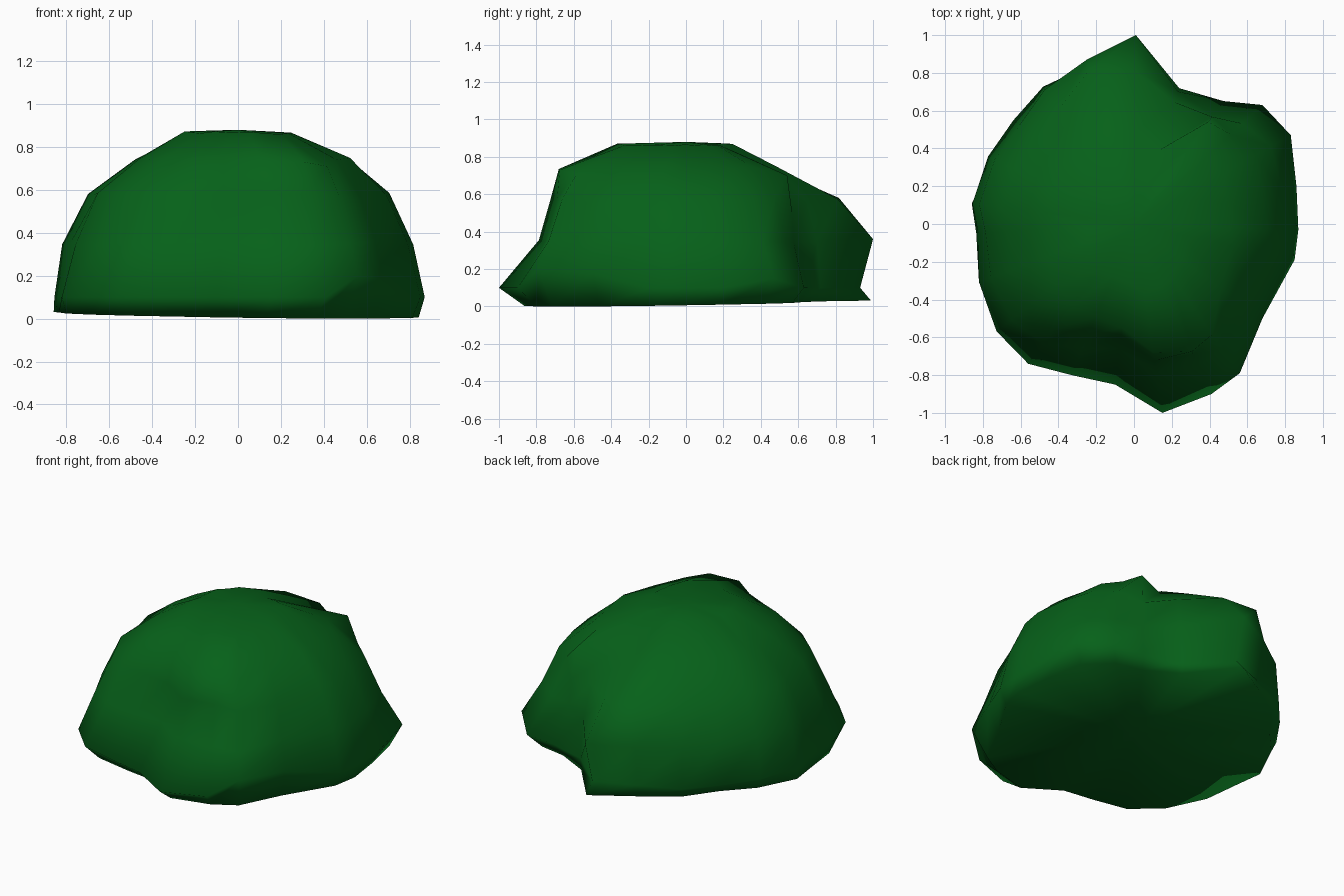
import bpy, bmesh, math, random

if "Cube" in bpy.data.objects:
    bpy.data.objects.remove(bpy.data.objects["Cube"])

random.seed(4)

# Widest outline of the bush seen from above
OUTLINE = [(0.87, -0.03), (0.86, 0.2), (0.83, 0.47), (0.68, 0.63), (0.48, 0.66), (0.25, 0.75),
           (0.01, 1.0), (-0.25, 0.87), (-0.49, 0.74), (-0.64, 0.55), (-0.78, 0.36),
           (-0.87, 0.11), (-0.84, -0.05), (-0.83, -0.31), (-0.73, -0.57), (-0.56, -0.74),
           (-0.33, -0.8), (-0.1, -0.85), (0.15, -1.0), (0.41, -0.9), (0.56, -0.79),
           (0.68, -0.5), (0.85, -0.19)]

# Height, then outline scale towards E, NE, N, NW, W, SW, S, SE
RINGS = [(0.018, (0.97, 0.90, 0.99, 0.92, 1.0, 0.92, 0.85, 0.92)),
         (0.10, (1.0, 1.0, 0.93, 1.0, 0.98, 1.0, 1.0, 1.0)),
         (0.35, (0.94, 0.84, 1.0, 0.95, 0.94, 0.88, 0.76, 0.90)),
         (0.58, (0.81, 0.75, 0.81, 0.82, 0.80, 0.77, 0.70, 0.82)),
         (0.745, (0.58, 0.56, 0.49, 0.57, 0.55, 0.57, 0.66, 0.70)),
         (0.865, (0.28, 0.27, 0.25, 0.27, 0.29, 0.31, 0.37, 0.36))]

# Individual clumps that stick out: (ring, outline index) -> (scale, height)
CLUMPS = {(3, 7): (0.94, 0.58), (2, 7): (1.0, 0.36), (2, 6): (1.0, 0.36),
          (3, 4): (0.86, 0.50), (4, 4): (0.82, 0.70), (3, 5): (0.86, 0.56),
          (1, 2): (1.0, 0.15), (1, 20): (1.0, 0.20), (1, 21): (1.0, 0.18),
          (2, 21): (0.94, 0.36), (3, 21): (0.85, 0.55), (2, 20): (0.93, 0.35),
          (3, 20): (0.84, 0.57), (4, 20): (0.74, 0.71),
          (4, 19): (0.75, 0.73), (4, 18): (0.68, 0.735)}


def scale_at(scales, angle):
    """Blend the eight directional scales around the bush."""
    t = (angle / (math.pi / 4)) % 8
    i = int(t) % 8
    f = t - int(t)
    return scales[i] * (1 - f) + scales[(i + 1) % 8] * f


bm = bmesh.new()
rings = []
for level, (z, scales) in enumerate(RINGS):
    ring = []
    for i, (x, y) in enumerate(OUTLINE):
        a = math.atan2(y, x)
        s = scale_at(scales, a)
        if level == 0:      # uneven ground edge
            h = z - 0.018 * math.cos(a + math.radians(50))
        elif level == 1:
            h = z
        else:               # slightly lumpy foliage
            h = z + random.uniform(-0.008, 0.008)
        s, h = CLUMPS.get((level, i), (s, h))
        ring.append(bm.verts.new((x * s, y * s, h)))
    rings.append(ring)

# Foliage walls
n = len(OUTLINE)
for lower, upper in zip(rings, rings[1:]):
    for i in range(n):
        j = (i + 1) % n
        bm.faces.new((lower[i], lower[j], upper[j], upper[i]))

# Crown and underside
crown = bm.verts.new((0, 0, 0.88))
under = bm.verts.new((0, 0, 0.03))
for i in range(n):
    j = (i + 1) % n
    bm.faces.new((rings[-1][i], rings[-1][j], crown))
    bm.faces.new((rings[0][j], rings[0][i], under))

bmesh.ops.recalc_face_normals(bm, faces=bm.faces)
for f in bm.faces:
    f.smooth = True
mesh = bpy.data.meshes.new("bush")
bm.to_mesh(mesh)
bm.free()

bush = bpy.data.objects.new("bush", mesh)
bpy.context.collection.objects.link(bush)

# Leaf green
green = bpy.data.materials.new("leaf_green")
green.diffuse_color = (0.002, 0.12, 0.010, 1)
green.use_nodes = True
green.node_tree.nodes["Principled BSDF"].inputs["Base Color"].default_value = green.diffuse_color
mesh.materials.append(green)
